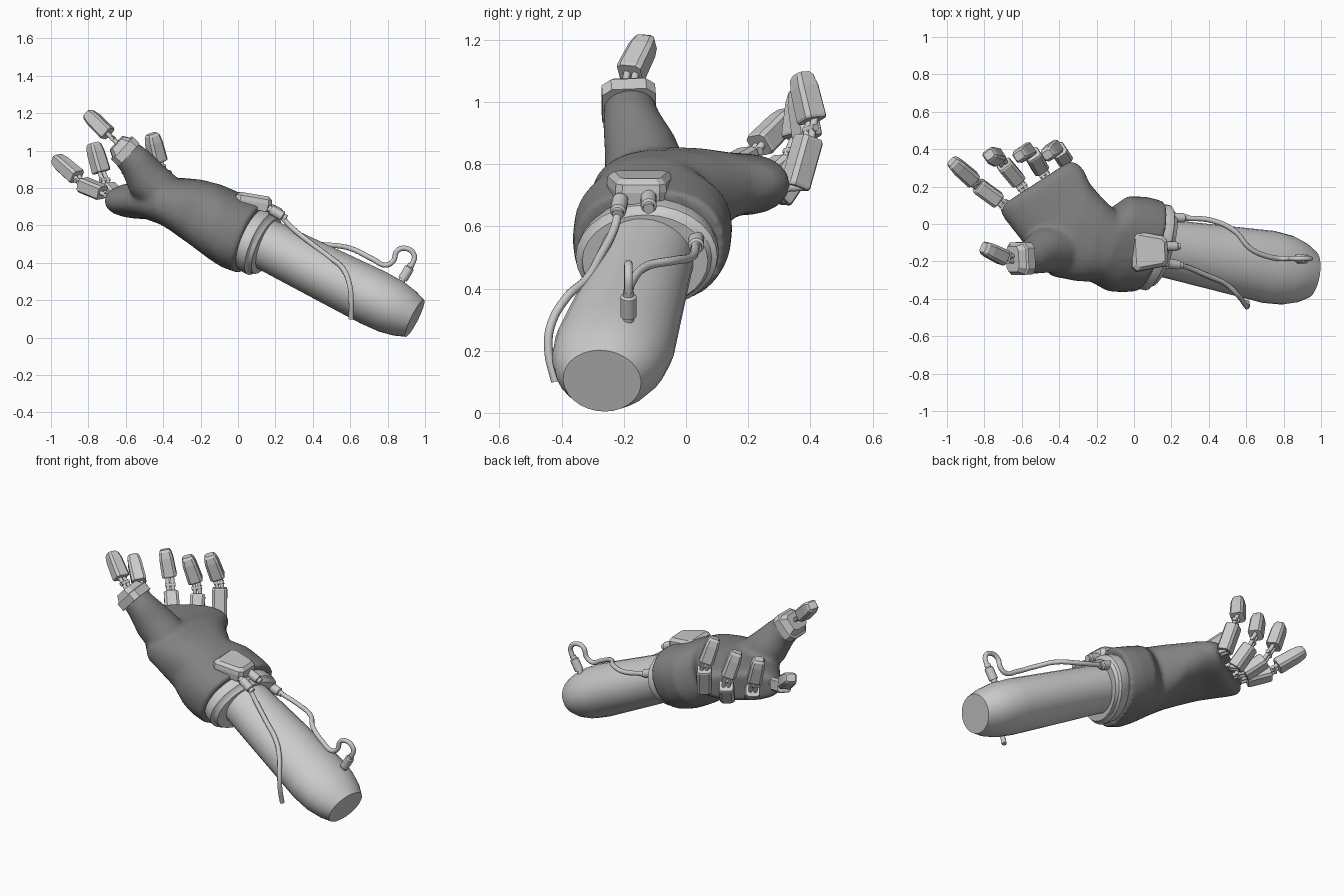
import bpy, bmesh, math
from mathutils import Vector as V

if "Cube" in bpy.data.objects:
    bpy.data.objects.remove(bpy.data.objects["Cube"])

ROUND = [(math.cos(i * math.tau / 28), math.sin(i * math.tau / 28)) for i in range(28)]
BOXY = [(1, .7), (.65, 1), (-.65, 1), (-1, .7), (-1, -.7), (-.65, -1), (.65, -1), (1, -.7)]


def add_loft(bm, sections, profile):
    """Skin a profile through (centre, width vector, height vector) sections."""
    rings = [[bm.verts.new(V(c) + V(a) * x + V(b) * y) for x, y in profile]
             for c, a, b in sections]
    n = len(profile)
    for r, s in zip(rings, rings[1:]):
        for i in range(n):
            bm.faces.new((r[i], r[(i + 1) % n], s[(i + 1) % n], s[i]))
    bm.faces.new(rings[0])
    bm.faces.new(rings[-1])


def finish(name, bm, smooth=None):
    bmesh.ops.recalc_face_normals(bm, faces=bm.faces)
    me = bpy.data.meshes.new(name)
    bm.to_mesh(me)
    bm.free()
    ob = bpy.data.objects.new(name, me)
    bpy.context.collection.objects.link(ob)
    if smooth:
        bpy.ops.object.select_all(action='DESELECT')
        bpy.context.view_layer.objects.active = ob
        ob.select_set(True)
        bpy.ops.object.shade_smooth_by_angle(angle=math.radians(smooth))
    return ob


def loft(name, sections, profile=ROUND, smooth=None):
    bm = bmesh.new()
    add_loft(bm, sections, profile)
    return finish(name, bm, smooth)


def frame(p0, p1, side):
    d = (V(p1) - V(p0)).normalized()
    a = (V(side) - d * d.dot(V(side))).normalized()
    return a, d.cross(a)


def bar(name, p0, p1, steps, side=(0, 1, 0), profile=BOXY, smooth=None):
    """Straight part from p0 to p1; steps are (fraction, half width, half depth)."""
    a, b = frame(p0, p1, side)
    return loft(name, [(V(p0).lerp(V(p1), t), a * w, b * h) for t, w, h in steps],
                profile, smooth)


def rod(name, p0, p1, r):
    return bar(name, p0, p1, [(0, r, r), (1, r, r)], (.3, 1, .2), ROUND[::2], 40)


# forearm: oval tube running down to the cut end
def arm_point(x):
    return V((x, -.125 - .18 * (x - .14), .504 - .498 * (x - .14)))


AX = (arm_point(1) - arm_point(0)).normalized()
H = V((.168, .986, 0)).normalized()
UP = AX.cross(H)
loft("forearm", [(arm_point(x), H * w, UP * h) for x, w, h in
                 [(.02, .15, .135), (.2, .157, .138), (.45, .175, .146), (.72, .195, .154),
                  (.82, .186, .149), (.89, .162, .133), (.945, .127, .11)]], smooth=35)

# glove: palm and thumb sleeve fused into one skin
bm = bmesh.new()
add_loft(bm, [
    ((.078, -.118, .53), (.067, .243, 0), (.072, 0, .185)),
    ((.0, -.11, .56), (.067, .255, 0), (.07, 0, .187)),
    ((-.08, -.105, .60), (.055, .255, 0), (.06, 0, .185)),
    ((-.17, -.115, .655), (.05, .195, 0), (.07, 0, .165)),
    ((-.25, -.075, .69), (.06, .23, 0), (.05, 0, .155)),
    ((-.34, -.03, .725), (.10, .25, 0), (.03, 0, .13)),
    ((-.42, .08, .735), (.15, .21, 0), (.02, 0, .105)),
    ((-.49, .17, .735), (.205, .14, 0), (.01, 0, .1)),
    ((-.515, .20, .735), (.20, .13, 0), (.01, 0, .095)),
    ((-.53, .215, .735), (.185, .12, 0), (0, 0, .075))],
    [(math.copysign(abs(x) ** .82, x), math.copysign(abs(y) ** .9, y)) for x, y in ROUND])
a, b = frame((-.33, -.12, .72), (-.6, -.185, 1.02), (0, 1, 0))
add_loft(bm, [(c, a * w, b * h) for c, w, h in [
    ((-.34, -.12, .71), .14, .12), ((-.49, -.145, .85), .118, .115),
    ((-.55, -.175, .94), .093, .092), ((-.61, -.185, 1.0), .08, .077)]], ROUND)
glove = finish("glove", bm)
m = glove.modifiers.new("fuse", 'REMESH')
m.mode, m.voxel_size, m.use_smooth_shade = 'VOXEL', .013, True
m = glove.modifiers.new("soften", 'SMOOTH')
m.factor, m.iterations = .5, 7
dark = bpy.data.materials.new("dark_fabric")
dark.diffuse_color = (.22, .22, .22, 1)
dark.use_nodes = True
dark.node_tree.nodes["Principled BSDF"].inputs["Base Color"].default_value = dark.diffuse_color
glove.data.materials.append(dark)

# stepped cuff ring between glove and forearm
C = V((.06, -.115, .535))
CW, CT = V((.065, .235, 0)), V((.068, 0, .172))
loft("cuff_ring", [(C + AX * t, CW * s, CT * s) for t, s in
                   [(-.03, .93), (.03, .95), (.045, .97), (.075, .97),
                    (.085, .9), (.105, .86), (.105, .7)]], smooth=30)

# wrist control plate
P, ex, ey = V((.08, -.145, .725)), V((.985, 0, -.17)), V((-.05, 1, 0))
ez = V((.17, 0, .985))
CHAMFER = [(1, .55), (.8, .75), (-.75, 1), (-1, .8), (-1, -.8), (-.75, -1), (.8, -.75), (1, -.55)]
loft("wrist_plate", [(P + ez * t, ex * .1 * s, ey * .11 * s) for t, s in
                     [(-.04, .95), (.0, 1), (.025, .97), (.042, .78)]], CHAMFER)


# cable plugs
def plug(name, c, d):
    c, d = V(c), V(d).normalized()
    bar(name, c - d * .055, c + d * .055,
        [(0, .018, .018), (.15, .018, .018), (.15, .026, .026), (.8, .026, .026),
         (.85, .018, .018), (1, .018, .018)], (.2, 1, .1), ROUND[::2], 35)


plug("plug_side", (.21, -.215, .665), (.85, -.1, -.5))
plug("plug_middle", (.195, -.12, .68), (.85, 0, -.4))
plug("plug_far", (.235, .033, .55), (.9, 0, -.35))
plug("plug_arm", (.9, -.185, .345), (.5, 0, .85))


# cables
def cable(name, pts):
    cu = bpy.data.curves.new(name, 'CURVE')
    cu.dimensions, cu.bevel_depth, cu.bevel_resolution = '3D', .014, 3
    cu.use_fill_caps = True
    sp = cu.splines.new('BEZIER')
    sp.bezier_points.add(len(pts) - 1)
    for q, p in zip(sp.bezier_points, pts):
        q.co = p
        q.handle_left_type = q.handle_right_type = 'AUTO'
    bpy.context.collection.objects.link(bpy.data.objects.new(name, cu))


cable("cable_side", [(.23, -.217, .65), (.28, -.23, .595), (.39, -.275, .505), (.49, -.32, .43),
                     (.56, -.385, .37), (.597, -.435, .28), (.605, -.442, .2), (.605, -.42, .1)])
cable("cable_far", [(.26, .033, .54), (.43, .015, .5), (.54, -.04, .49), (.62, -.13, .47),
                    (.72, -.175, .42), (.79, -.185, .388), (.83, -.185, .41), (.85, -.185, .462),
                    (.89, -.185, .478), (.94, -.185, .445), (.93, -.185, .39), (.91, -.185, .36)])

# mechanical fingers: knuckle rod, lower block, hinge, tip block
LOWER = [(0, .04, .036), (.05, .043, .04), (.94, .043, .04), (1, .039, .036)]
TIP = [(0, .04, .037), (.05, .043, .04), (.7, .04, .038), (.92, .034, .032), (1, .026, .022)]


def hinge(name, p, q, side):
    p, q = V(p), V(q)
    a, b = frame(p, q, side)
    d = (q - p).normalized()
    for k, s in (("left", 1), ("right", -1)):
        rod(f"{name}_link_{k}", p - d * .02 + a * .014 * s, q + d * .02 + a * .014 * s, .012)
    mid = p.lerp(q, .5)
    rod(name + "_pin", mid - a * .03, mid + a * .03, .012)


SIDE = (.83, .55, 0)
for name, k, a0, a1, b0, b1 in [
    ("index", (-.66, .08, .75), (-.725, .125, .775), (-.835, .205, .82), (-.86, .235, .86), (-.975, .335, .96)),
    ("middle", (-.58, .17, .72), (-.62, .23, .725), (-.695, .32, .80), (-.73, .355, .885), (-.775, .37, 1.04)),
    ("ring", (-.46, .24, .71), (-.50, .295, .69), (-.545, .375, .81), (-.57, .39, .885), (-.615, .365, 1.04)),
    ("little", (-.35, .28, .72), (-.375, .35, .725), (-.405, .395, .885), (-.425, .405, .94), (-.462, .37, 1.09))]:
    hinge(name + "_knuckle", k, a0, SIDE)
    bar(name + "_lower_block", a0, a1, LOWER, SIDE)
    hinge(name + "_hinge", a1, b0, SIDE)
    bar(name + "_tip", b0, b1, TIP, SIDE)

# thumb: faceted collar, hinge and tip
bar("thumb_collar", (-.585, -.183, .98), (-.65, -.188, 1.04),
    [(0, .086, .084), (.55, .086, .084), (.6, .08, .07), (1, .068, .05)])
hinge("thumb_hinge", (-.64, -.187, 1.035), (-.70, -.175, 1.095), (0, 1, .2))
bar("thumb_tip", (-.695, -.18, 1.09), (-.805, -.125, 1.2), TIP, (.3, 1, 0))
